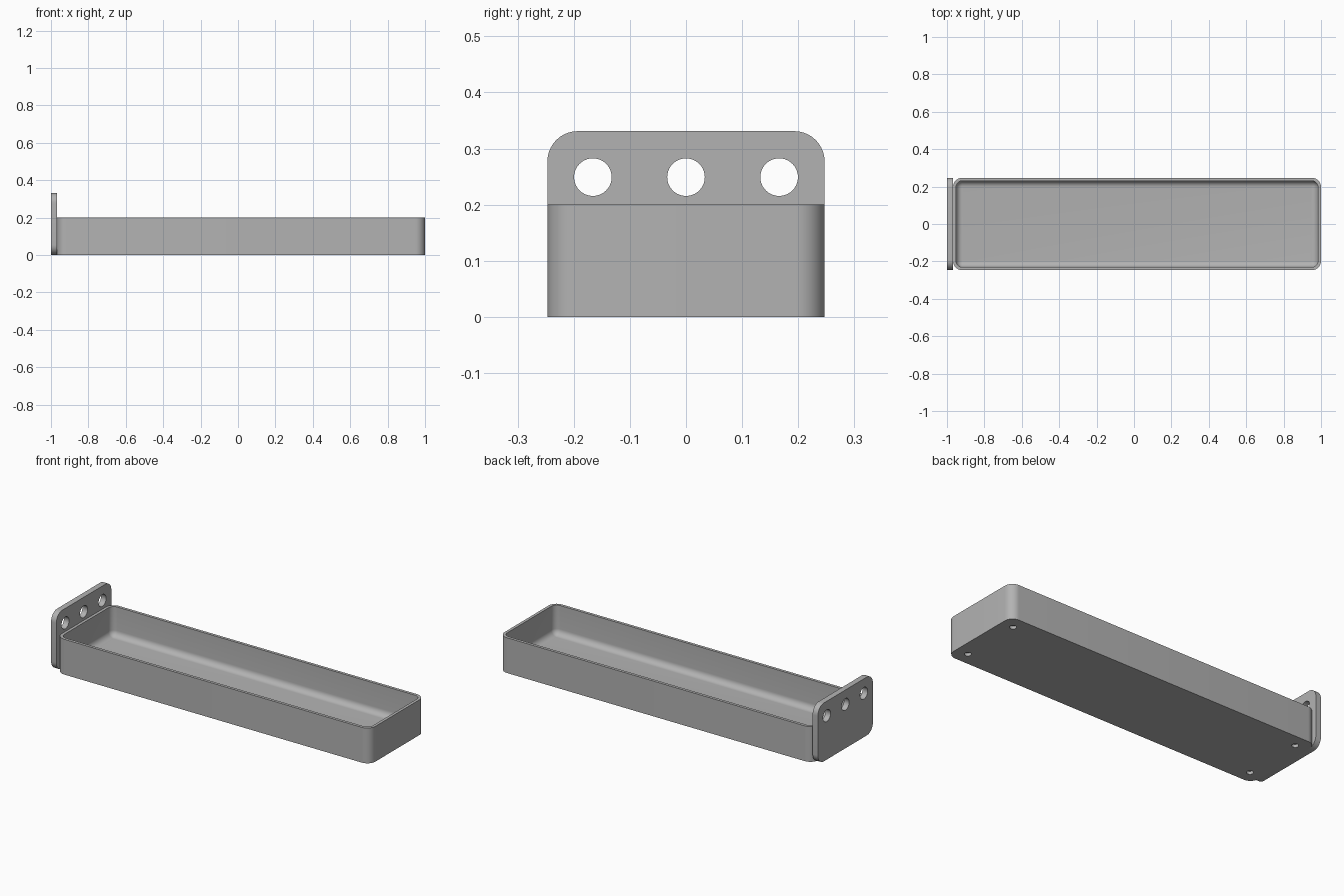
import bpy
import bmesh
from math import cos, sin, pi, radians
from mathutils import Matrix, Vector

if "Cube" in bpy.data.objects:
    bpy.data.objects.remove(bpy.data.objects["Cube"])

grey = bpy.data.materials.new("plain grey")
grey.use_nodes = True
tone = (0.45, 0.45, 0.45, 1)
grey.diffuse_color = tone
grey.node_tree.nodes["Principled BSDF"].inputs["Base Color"].default_value = tone


def rounded_rect(hx, hy, radius, steps=10):
    """Outline of a rounded rectangle, counter-clockwise."""
    pts = []
    for q, (sx, sy) in enumerate([(1, 1), (-1, 1), (-1, -1), (1, -1)]):
        for i in range(steps + 1):
            a = (q + i / steps) * pi / 2
            pts.append((sx * (hx - radius) + radius * cos(a),
                        sy * (hy - radius) + radius * sin(a)))
    return pts


def loft(name, layers, matrix):
    """Skin a stack of (half x, half y, radius, height) outlines and cap both ends."""
    bm = bmesh.new()
    rings = [[bm.verts.new((x, y, z)) for x, y in rounded_rect(hx, hy, r)]
             for hx, hy, r, z in layers]
    for low, high in zip(rings, rings[1:]):
        n = len(low)
        for i in range(n):
            j = (i + 1) % n
            bm.faces.new((low[i], low[j], high[j], high[i]))
    bm.faces.new(rings[0][::-1])
    bm.faces.new(rings[-1])
    bm.transform(matrix)
    bmesh.ops.recalc_face_normals(bm, faces=bm.faces)
    mesh = bpy.data.meshes.new(name)
    bm.to_mesh(mesh)
    bm.free()
    mesh.materials.append(grey)
    obj = bpy.data.objects.new(name, mesh)
    bpy.context.collection.objects.link(obj)
    return obj


def drill(obj, centres, radius, depth, turn=Matrix()):
    """Cut round holes through or into a part, then shade it."""
    bm = bmesh.new()
    for c in centres:
        bmesh.ops.create_cone(bm, cap_ends=True, segments=40, radius1=radius,
                              radius2=radius, depth=depth,
                              matrix=Matrix.Translation(Vector(c)) @ turn)
    mesh = bpy.data.meshes.new("hole_cutter")
    bm.to_mesh(mesh)
    bm.free()
    mesh.materials.append(grey)
    cutter = bpy.data.objects.new("hole_cutter", mesh)
    bpy.context.collection.objects.link(cutter)
    cutter.hide_render = True
    mod = obj.modifiers.new("holes", 'BOOLEAN')
    mod.object = cutter
    mod.solver = 'EXACT'
    bpy.ops.object.select_all(action='DESELECT')
    bpy.context.view_layer.objects.active = obj
    obj.select_set(True)
    bpy.ops.object.modifier_apply(modifier=mod.name)
    bpy.data.objects.remove(cutter)
    bpy.ops.object.shade_smooth_by_angle(angle=radians(30))


# Tray: outer wall, rim, inner wall, then a fillet down to the floor
HX, HY, H = 0.984, 0.247, 0.2
WALL, FLOOR, FILLET, CORNER = 0.0165, 0.033, 0.034, 0.05
MID = 0.016
layers = [(HX, HY, CORNER, 0), (HX, HY, CORNER, H),
          (HX - WALL, HY - WALL, CORNER - WALL, H)]
for i in range(9):
    a = i / 8 * pi / 2
    inset = WALL + FILLET * (1 - cos(a))
    layers.append((HX - inset, HY - inset, max(CORNER - inset, 0.0005),
                   FLOOR + FILLET * (1 - sin(a))))
tray = loft("tray", layers, Matrix.Translation((MID, 0, 0)))

# Blind holes under the four corners
INSET = 0.073
drill(tray, [(MID + sx * (HX - INSET), sy * (HY - INSET), 0)
             for sx in (-1, 1) for sy in (-1, 1)], 0.0175, 0.034)

# Upright mounting plate with three through holes
THICK, TOP = 0.0325, 0.331
turn = Matrix.Rotation(pi / 2, 4, 'Y')
plate = loft("mounting_plate",
             [(TOP / 2, HY, 0.054, 0), (TOP / 2, HY, 0.054, THICK)],
             Matrix.Translation((-1, 0, TOP / 2)) @ turn)
drill(plate, [(-1 + THICK / 2, y, 0.249) for y in (-0.166, 0, 0.166)],
      0.0335, 0.1, turn)
